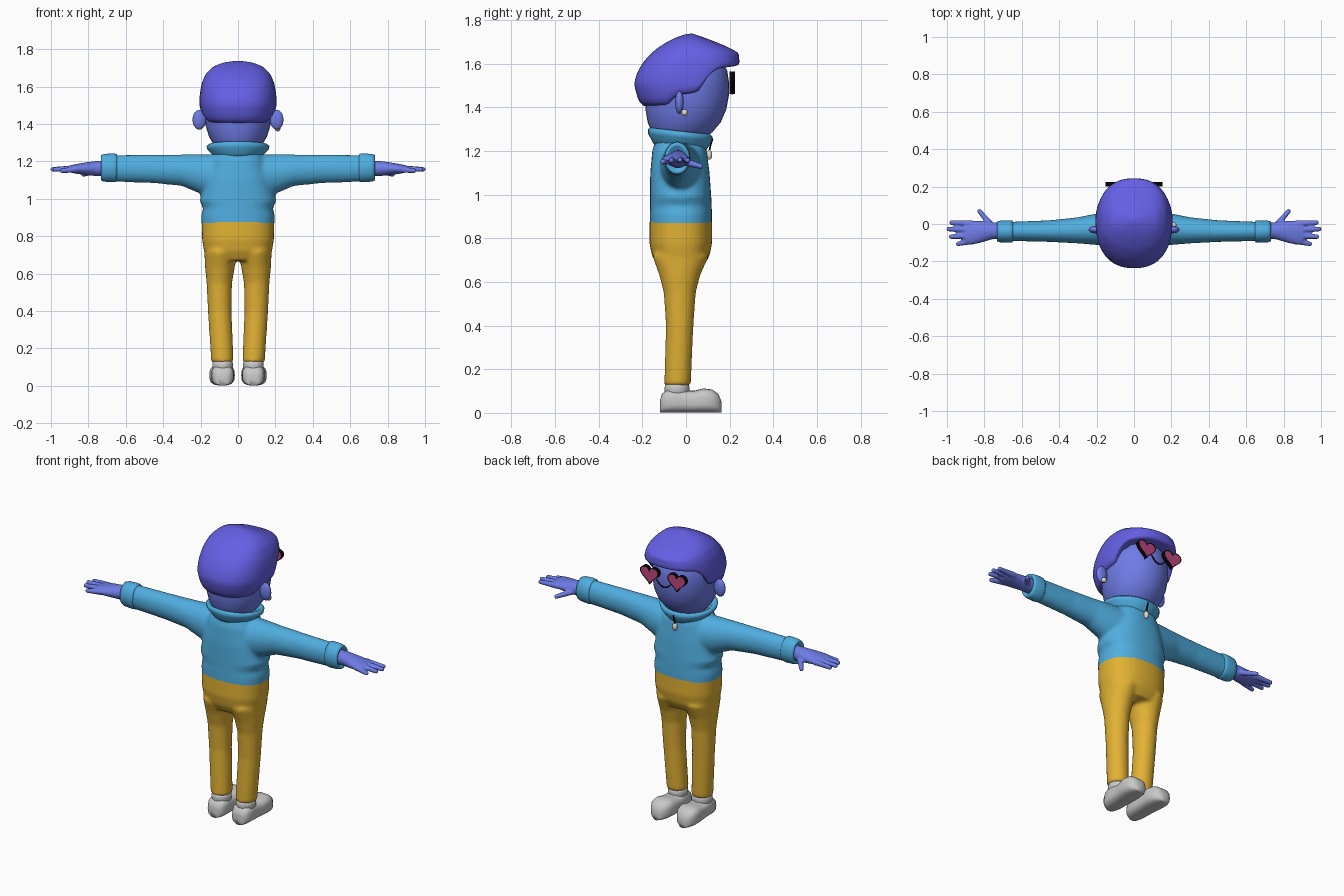
import bpy, bmesh, math
from mathutils import Vector

if "Cube" in bpy.data.objects:
    bpy.data.objects.remove(bpy.data.objects["Cube"])


def material(name, *srgb):
    lin = [((c / 255 + 0.055) / 1.055) ** 2.4 for c in srgb] + [1]
    m = bpy.data.materials.new(name)
    m.use_nodes = True
    m.diffuse_color = lin
    m.node_tree.nodes["Principled BSDF"].inputs["Base Color"].default_value = lin
    return m


SKIN = material("periwinkle skin", 110, 124, 230)
HAIR = material("violet hair", 100, 95, 228)
KNIT = material("blue knit", 80, 174, 224)
CLOTH = material("mustard cloth", 226, 178, 52)
SHOE = material("light grey shoe", 200, 200, 200)
BLACK = material("black", 4, 4, 4)
PINK = material("pink lens", 190, 70, 125)
PEARL = material("pearl", 225, 218, 204)


def power(v, e):
    return math.copysign(abs(v) ** e, v)


def oval(center, u, v, n=32, e=1.0):
    """Superellipse ring spanned by the vectors u and v."""
    c, u, v = Vector(center), Vector(u), Vector(v)
    angles = [2 * math.pi * i / n for i in range(n)]
    return [c + u * power(math.cos(a), e) + v * power(math.sin(a), e) for a in angles]


def loft(bm, rings, caps=True, cap_mat=0):
    rows = [[bm.verts.new(p) for p in ring] for ring in rings]
    n = len(rows[0])
    for a, b in zip(rows, rows[1:]):
        for i in range(n):
            bm.faces.new((a[i], a[(i + 1) % n], b[(i + 1) % n], b[i]))
    if caps:
        for row in (rows[0], rows[-1]):
            bm.faces.new(row).material_index = cap_mat


def ball(bm, center, size):
    made = bmesh.ops.create_uvsphere(bm, u_segments=24, v_segments=16, radius=1)
    for v in made["verts"]:
        v.co = Vector(center) + v.co * Vector(size)


def upright(data, e=1.0):
    """Rings from (z, x centre, half width, back y, front y)."""
    return [oval((x, (b + f) / 2, z), (w, 0, 0), (0, (f - b) / 2, 0), e=e)
            for z, x, w, b, f in data]


def sideways(data, e=1.0):
    """Rings from (x, y centre, half y, z centre, half z)."""
    return [oval((x, y, z), (0, ry, 0), (0, 0, rz), e=e) for x, y, ry, z, rz in data]


def finish(name, bm, *mats, smooth=0, flat=False):
    bmesh.ops.recalc_face_normals(bm, faces=bm.faces)
    mesh = bpy.data.meshes.new(name)
    bm.to_mesh(mesh)
    bm.free()
    for m in mats:
        mesh.materials.append(m)
    ob = bpy.data.objects.new(name, mesh)
    bpy.context.collection.objects.link(ob)
    if smooth:
        mod = ob.modifiers.new("Soften", "SMOOTH")
        mod.iterations = smooth
    if not flat:
        mesh.polygons.foreach_set("use_smooth", [True] * len(mesh.polygons))
    return ob


def fuse(name, bm, mat, voxel, smooth, cut=None, up=1):
    """Blend overlapping parts into one skin, then trim it level at height cut."""
    ob = finish(name, bm, mat)
    rm = ob.modifiers.new("Blend", "REMESH")
    rm.mode, rm.voxel_size, rm.use_smooth_shade = "VOXEL", voxel, True
    ob.modifiers.new("Soften", "SMOOTH").iterations = smooth
    mesh = bpy.data.meshes.new_from_object(
        ob.evaluated_get(bpy.context.evaluated_depsgraph_get()))
    ob.modifiers.clear()
    if cut is not None:
        b = bmesh.new()
        b.from_mesh(mesh)
        bmesh.ops.bisect_plane(b, geom=b.verts[:] + b.edges[:] + b.faces[:],
                               plane_co=(0, 0, cut), plane_no=(0, 0, up), clear_inner=True)
        b.to_mesh(mesh)
        b.free()
    ob.data = mesh
    if not mesh.materials:
        mesh.materials.append(mat)
    mesh.polygons.foreach_set("use_smooth", [True] * len(mesh.polygons))


def curve(keys, t):
    for (a, p), (b, q) in zip(keys, keys[1:]):
        if t <= b:
            return p + (q - p) * max(0, (t - a) / (b - a))
    return keys[-1][1]


SIDES = (("left", 1), ("right", -1))

# Trousers: hips blended with two legs
bm = bmesh.new()
loft(bm, upright([(.67, 0, .15, -.13, .08), (.72, 0, .182, -.156, .108),
                  (.78, 0, .192, -.168, .12), (.93, 0, .195, -.166, .12)], e=.85))
for _, s in SIDES:
    loft(bm, upright([(.125, s * .083, .06, -.1, .022), (.4, s * .098, .063, -.092, .034),
                      (.55, s * .1, .068, -.102, .045), (.63, s * .097, .079, -.122, .065),
                      (.72, s * .092, .088, -.155, .105)]))
fuse("trousers", bm, CLOTH, .011, 5, .875, -1)

# Sweater: torso blended with two sleeves
bm = bmesh.new()
loft(bm, upright([(.82, 0, .195, -.166, .12), (.91, 0, .197, -.166, .119),
                  (.95, 0, .186, -.165, .118), (.99, 0, .206, -.165, .116),
                  (1.02, 0, .197, -.165, .114), (1.1, 0, .18, -.164, .108),
                  (1.2, 0, .15, -.155, .095), (1.25, 0, .12, -.14, .08)], e=.85))
for _, s in SIDES:
    loft(bm, sideways([(s * .1, -.025, .1, 1.12, .118), (s * .2, -.028, .084, 1.133, .106),
                       (s * .3, -.034, .07, 1.153, .084), (s * .45, -.038, .058, 1.16, .076),
                       (s * .7, -.04, .05, 1.163, .07)]))
fuse("sweater", bm, KNIT, .011, 5, .87, 1)

# Rolled collar, lower at the throat
bm = bmesh.new()
rings = [oval((0, -.027, z), (rx, 0, 0), (0, ry, 0)) for z, rx, ry in
         [(1.205, .115, .112), (1.23, .13, .128), (1.262, .163, .146), (1.282, .168, .148),
          (1.292, .155, .138), (1.28, .135, .12), (1.24, .11, .1)]]
for p in sum(rings, []):
    p.z -= .11 * (p.y + .027)
loft(bm, rings)
finish("collar", bm, KNIT)

for side, s in SIDES:
    # Sleeve cuff
    bm = bmesh.new()
    loft(bm, sideways([(s * x, -.04, r * .78, 1.166, r) for x, r in
                       [(.645, .062), (.65, .074), (.665, .077), (.715, .074),
                        (.732, .068), (.73, .056), (.71, .045)]]))
    finish(side + "_cuff", bm, KNIT)

    # Hand: palm, four fingers and a thumb
    bm = bmesh.new()
    loft(bm, sideways([(s * .69, -.036, .04, 1.163, .042), (s * .76, -.036, .046, 1.162, .04),
                       (s * .82, -.042, .058, 1.161, .033), (s * .87, -.047, .064, 1.16, .025),
                       (s * .905, -.05, .056, 1.16, .017)]))
    digits = [((.87, .002, 1.16), (.975, .008, 1.157)), ((.88, -.03, 1.162), (.99, -.027, 1.158)),
              ((.88, -.062, 1.162), (.978, -.068, 1.157)), ((.86, -.09, 1.158), (.94, -.106, 1.15)),
              ((.765, -.005, 1.15), (.826, .068, 1.13))]
    for a, b in digits:
        a, b = Vector(a), Vector(b)
        for i in range(13):
            p, r = a.lerp(b, i / 12), .0175 - .005 * i / 12
            ball(bm, (s * p.x, p.y, p.z), (r, r, r))
    fuse(side + "_hand", bm, SKIN, .0055, 2)

    # Shoe and its ankle rim
    bm = bmesh.new()
    loft(bm, [oval((s * (.082 + .04 * max(y, 0)), y, h / 2 + .002), (w, 0, 0), (0, 0, h / 2), e=.7)
              for y, w, h in [(-.118, .025, .06), (-.11, .045, .085), (-.085, .058, .105),
                              (-.04, .061, .112), (0, .061, .1), (.04, .064, .1), (.08, .068, .11),
                              (.12, .063, .105), (.148, .046, .085), (.163, .022, .05)]])
    finish(side + "_shoe", bm, SHOE)
    bm = bmesh.new()
    loft(bm, upright([(.06, s * .082, .055, -.1, .02), (.115, s * .082, .055, -.098, .016),
                      (.135, s * .082, .052, -.094, .012)]))
    finish(side + "_ankle", bm, SHOE)

    # Ear
    bm = bmesh.new()
    ball(bm, (s * .207, -.03, 1.423), (.036, .02, .053))
    finish(side + "_ear", bm, SKIN)

    # Heart lens with a black edge
    bm = bmesh.new()
    outline = []
    for i in range(40):
        a = 2 * math.pi * i / 40
        outline.append((math.sin(a) ** 3, (13 * math.cos(a) - 5 * math.cos(2 * a)
                        - 2 * math.cos(3 * a) - math.cos(4 * a) + 2.5) / 16))
    loft(bm, [[(s * .092 + x * .061 * k, y, 1.513 + z * .058 * k) for x, z in outline]
              for y, k in [(.203, .93), (.2, 1), (.225, 1), (.222, .93)]], cap_mat=1)
    finish(side + "_heart_lens", bm, BLACK, PINK, flat=True)

# Head
bm = bmesh.new()
loft(bm, upright([(1.235, 0, .08, -.12, .06), (1.26, 0, .105, -.14, .09),
                  (1.285, 0, .128, -.158, .122), (1.33, 0, .157, -.178, .162),
                  (1.39, 0, .175, -.187, .187), (1.45, 0, .181, -.19, .198),
                  (1.51, 0, .181, -.19, .2), (1.57, 0, .172, -.18, .194),
                  (1.63, 0, .14, -.14, .15), (1.66, 0, .09, -.09, .09)]))
finish("head", bm, SKIN, smooth=2)

# Hair cap: profiles by height, and a hairline rising from nape to fringe
WIDTH = [(1.39, .17), (1.44, .193), (1.5, .207), (1.56, .205), (1.62, .194), (1.67, .172),
         (1.71, .13), (1.73, .075), (1.738, .01)]
BACK = [(1.39, -.195), (1.44, -.222), (1.51, -.24), (1.57, -.22), (1.62, -.187), (1.67, -.135),
        (1.71, -.07), (1.73, -.02), (1.738, .01)]
FRONT = [(1.39, .17), (1.5, .19), (1.56, .22), (1.6, .246), (1.65, .242), (1.68, .185),
         (1.71, .11), (1.73, .055), (1.738, .03)]
LINE = [(-1, 1.4), (-.45, 1.405), (-.3, 1.45), (.25, 1.465), (.42, 1.53), (.6, 1.572), (1, 1.585)]
bm = bmesh.new()
rings = []
for j in range(25):
    t = min(j, 23) / 23
    ring = []
    for i in range(64):
        a = 2 * math.pi * i / 64
        c, q = power(math.cos(a), .85), power(math.sin(a), .85)
        z = 1.738 - (1.738 - curve(LINE, q)) * t ** 1.5
        y = .02 + q * (curve(FRONT, z) - .02 if q > 0 else .02 - curve(BACK, z))
        k = .75 if j == 24 else 1
        ring.append((c * curve(WIDTH, z) * k, y * k, z + (.012 if j == 24 else 0)))
    rings.append(ring)
loft(bm, rings)
finish("hair", bm, HAIR, smooth=4)

# Spectacle bridge
bm = bmesh.new()
loft(bm, [oval((x, .212, 1.462 + 14 * x * x), (0, .004, 0), (0, 0, .004), n=8)
          for x in [i * .01 - .05 for i in range(11)]])
finish("bridge", bm, BLACK)

# Pendant on a short cord, and a single earring
bm = bmesh.new()
loft(bm, [oval((0, y, z), (.004, 0, 0), (0, .004, 0), n=8)
          for y, z in [(.098, 1.27), (.122, 1.255), (.112, 1.225), (.106, 1.195)]])
finish("pendant_cord", bm, BLACK)
bm = bmesh.new()
ball(bm, (0, .106, 1.183), (.014, .014, .023))
finish("pendant", bm, PEARL)
bm = bmesh.new()
ball(bm, (.212, -.006, 1.376), (.015, .015, .015))
finish("earring", bm, PEARL)
